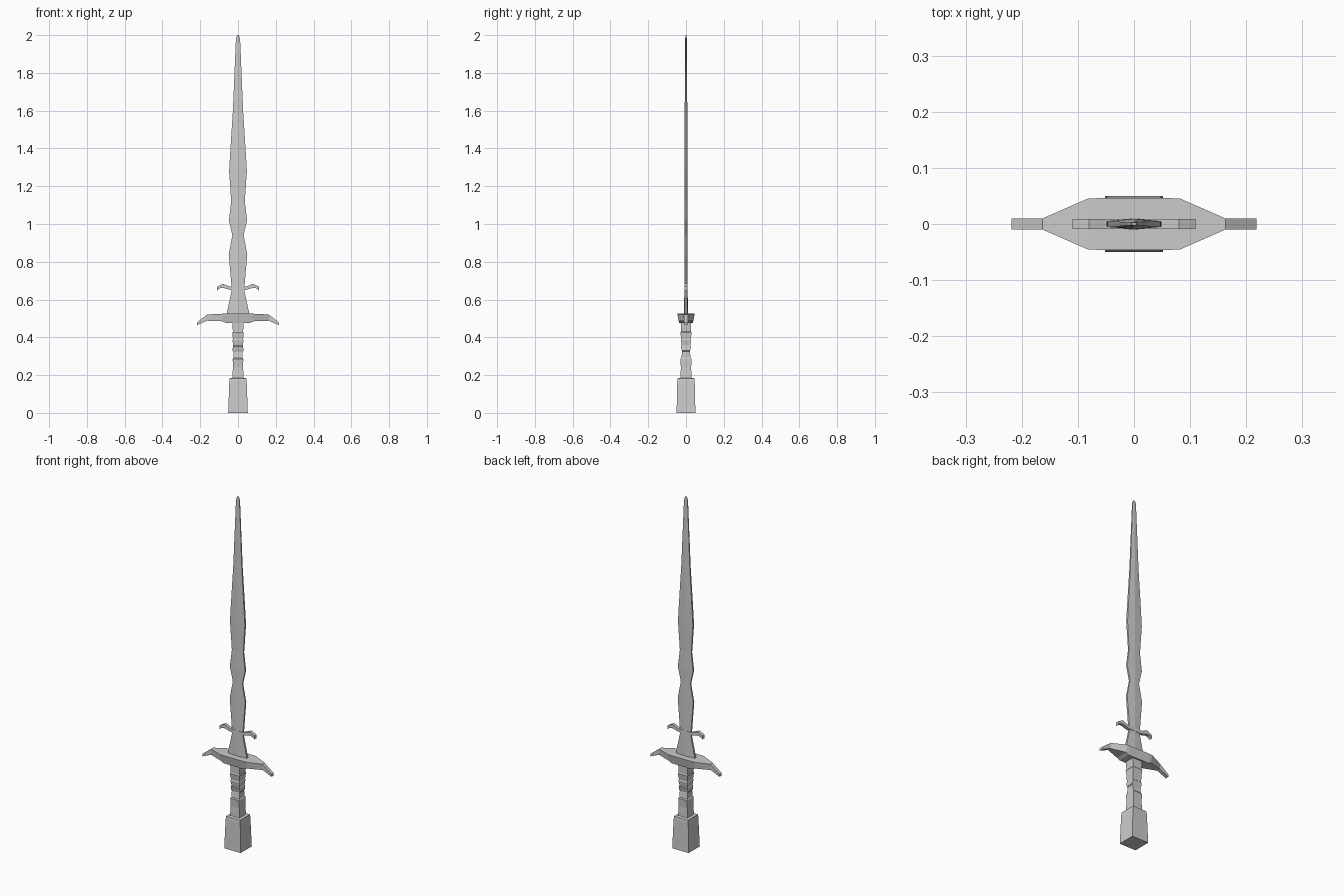
import bpy, bmesh

if "Cube" in bpy.data.objects:
    bpy.data.objects.remove(bpy.data.objects["Cube"])


def loft(name, rings):
    """Skin a list of equal-length closed rings and cap both ends."""
    bm = bmesh.new()
    loops = [[bm.verts.new(p) for p in ring] for ring in rings]
    n = len(loops[0])
    for a, b in zip(loops, loops[1:]):
        for i in range(n):
            j = (i + 1) % n
            bm.faces.new((a[i], a[j], b[j], b[i]))
    bm.faces.new(loops[0])
    bm.faces.new(loops[-1])
    bmesh.ops.recalc_face_normals(bm, faces=bm.faces)
    mesh = bpy.data.meshes.new(name)
    bm.to_mesh(mesh)
    bm.free()
    obj = bpy.data.objects.new(name, mesh)
    bpy.context.collection.objects.link(obj)
    return obj


def rect(z, hx, hy):
    return [(-hx, -hy, z), (hx, -hy, z), (hx, hy, z), (-hx, hy, z)]


def blade_ring(z, w, t):
    e = t * 0.6
    return [(-w, -e, z), (0, -t, z), (w, -e, z), (w, e, z), (0, t, z), (-w, e, z)]


def arm_ring(x, top, bottom, y_top, y_bottom):
    return [(x, -y_top, top), (x, y_top, top), (x, y_bottom, bottom), (x, -y_bottom, bottom)]


def mirrored(stations):
    return [(-s[0], *s[1:]) for s in reversed(stations) if s[0] > 0] + stations


# Square pommel with a small chamfer at the top
loft("pommel", [rect(0, .052, .05), rect(.165, .046, .046),
                rect(.183, .044, .044), rect(.186, .033, .033)])

# Ribbed square grip: z, half width, half depth
grip = [(.18, .03, .03), (.24, .027, .027), (.285, .028, .03), (.29, .025, .025),
        (.325, .025, .02), (.33, .029, .022), (.352, .027, .027), (.356, .025, .023),
        (.385, .029, .027), (.39, .027, .025), (.425, .03, .03),
        (.43, .027, .027), (.485, .031, .028)]
loft("grip", [rect(*s) for s in grip])

# Crossguard with drooping tips: x, top, bottom, half depth at top and bottom
guard = [(0, .525, .476, .046, .036), (.065, .525, .476, .046, .036),
         (.083, .525, .485, .045, .036), (.163, .521, .488, .01, .01),
         (.218, .478, .464, .01, .01)]
guard[2:2] = []
loft("crossguard", [arm_ring(*s) for s in mirrored(guard)])

# Wavy blade with a raised centre ridge: z, half width, half thickness
blade = [(.515, .062, .01), (.645, .034, .009), (.69, .036, .009), (.84, .049, .008),
         (.94, .030, .007), (1.02, .048, .008), (1.12, .036, .007), (1.28, .047, .009),
         (1.38, .041, .009), (1.6, .027, .007), (1.96, .012, .004),
         (1.985, .010, .004), (2.0, .004, .003)]
loft("blade", [blade_ring(*s) for s in blade])

# Small curved lugs at the blade's base
lugs = [(0, .67, .65, .009, .009), (.035, .667, .65, .009, .009),
        (.052, .672, .654, .009, .009), (.08, .684, .662, .009, .009),
        (.096, .676, .660, .009, .009), (.11, .668, .648, .009, .009)]
loft("blade_lugs", [arm_ring(*s) for s in mirrored(lugs)])
